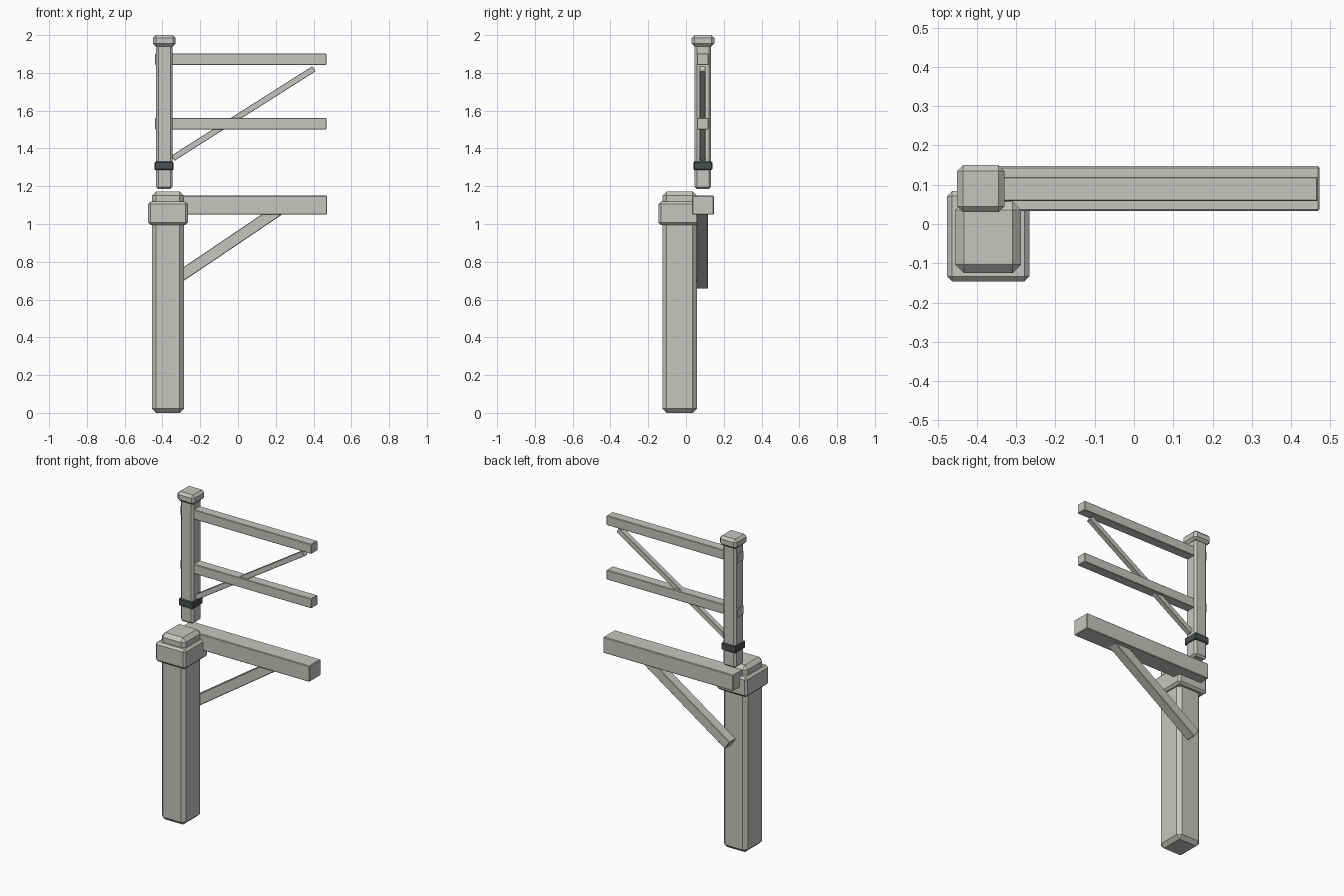
import bpy, bmesh, math
from mathutils import Matrix, Vector

cube = bpy.data.objects.get("Cube")
if cube:
    bpy.data.objects.remove(cube, do_unlink=True)


def material(name, rgb):
    mat = bpy.data.materials.new(name)
    mat.use_nodes = True
    mat.diffuse_color = (*rgb, 1)
    mat.node_tree.nodes["Principled BSDF"].inputs["Base Color"].default_value = (*rgb, 1)
    return mat


stone = material("pale grey", (0.56, 0.56, 0.53))
iron = material("dark grey", (0.07, 0.08, 0.085))


def block(name, center, size, chamfer, mat=stone, tilt=0):
    """Chamfered box, optionally tilted upwards towards +x."""
    bm = bmesh.new()
    bmesh.ops.create_cube(bm, size=1, matrix=Matrix.Diagonal((*size, 1)))
    bmesh.ops.bevel(bm, geom=bm.edges[:], offset=chamfer, segments=1, affect='EDGES')
    bmesh.ops.transform(bm, matrix=Matrix.Rotation(-tilt, 4, 'Y'), verts=bm.verts)
    mesh = bpy.data.meshes.new(name)
    bm.to_mesh(mesh)
    bm.free()
    mesh.materials.append(mat)
    obj = bpy.data.objects.new(name, mesh)
    obj.location = center
    bpy.context.collection.objects.link(obj)
    return obj


def span(name, low, high, chamfer, mat=stone):
    """Chamfered box between two opposite corners."""
    a, b = Vector(low), Vector(high)
    return block(name, (a + b) / 2, b - a, chamfer, mat)


def brace(name, start, end, y, thickness, chamfer):
    """Diagonal bar between two (x, z) points."""
    dx, dz = end[0] - start[0], end[1] - start[1]
    center = ((start[0] + end[0]) / 2, y, (start[1] + end[1]) / 2)
    size = (math.hypot(dx, dz), thickness, thickness)
    return block(name, center, size, chamfer, tilt=math.atan2(dz, dx))


# Lower post with collar, beam and brace
span("lower_post", (-0.455, -0.125, 0), (-0.287, 0.057, 1.172), 0.022)
span("lower_collar", (-0.476, -0.146, 0.995), (-0.266, 0.084, 1.118), 0.013)
span("lower_beam", (-0.43, 0.033, 1.05), (0.472, 0.147, 1.15), 0.004)
brace("lower_brace", (-0.368, 0.681), (0.22, 1.078), 0.087, 0.061, 0.003)

# Upper post with cap and band
span("upper_post", (-0.434, 0.045, 1.185), (-0.346, 0.133, 1.96), 0.012)
span("upper_cap", (-0.45, 0.03, 1.94), (-0.33, 0.15, 2.0), 0.015)
span("upper_band", (-0.441, 0.039, 1.285), (-0.341, 0.139, 1.33), 0.005, iron)

# Upper rails and brace
for name, z in (("upper_rail", 1.872), ("middle_rail", 1.531)):
    span(name, (-0.44, 0.058, z - 0.03), (0.468, 0.12, z + 0.03), 0.003)
brace("upper_brace", (-0.345, 1.348), (0.402, 1.822), 0.087, 0.032, 0.002)
